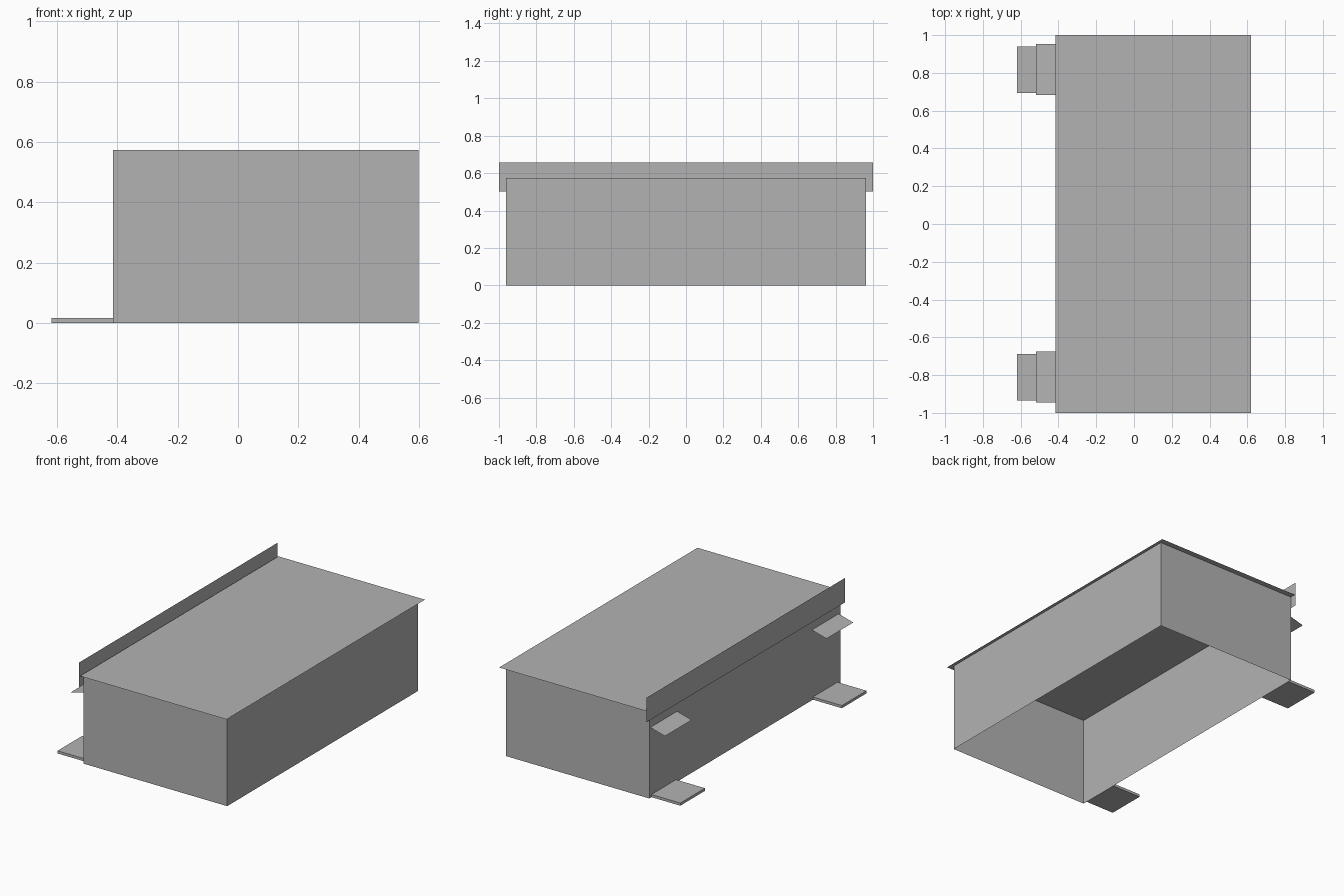
import bpy
import bmesh

cube = bpy.data.objects.get("Cube")
if cube:
    bpy.data.objects.remove(cube, do_unlink=True)

# Single plain grey
grey = bpy.data.materials.new("plain_grey")
grey.use_nodes = True
colour = (0.45, 0.45, 0.45, 1)
grey.diffuse_color = colour
grey.node_tree.nodes["Principled BSDF"].inputs["Base Color"].default_value = colour


def finish(name, bm):
    mesh = bpy.data.meshes.new(name)
    bm.to_mesh(mesh)
    bm.free()
    mesh.materials.append(grey)
    obj = bpy.data.objects.new(name, mesh)
    bpy.context.collection.objects.link(obj)
    return obj


def box(name, x, y, z, open_ends=False):
    """Box from (min, max) ranges, optionally without top and bottom."""
    bm = bmesh.new()
    bmesh.ops.create_cube(bm, size=1)
    for v in bm.verts:
        v.co = [r[0] if c < 0 else r[1] for c, r in zip(v.co, (x, y, z))]
    if open_ends:
        ends = [f for f in bm.faces if abs(f.normal.z) > 0.9]
        bmesh.ops.delete(bm, geom=ends, context='FACES_ONLY')
    return finish(name, bm)


def sheet(name, start, end, y):
    """Thin sheet: an (x, z) line swept along y."""
    bm = bmesh.new()
    corners = [(start, y[0]), (end, y[0]), (end, y[1]), (start, y[1])]
    bm.faces.new([bm.verts.new((p[0], d, p[1])) for p, d in corners])
    return finish(name, bm)


WALL_X = -0.415
ROOF_Z = 0.573

# Hollow building: walls, overhanging roof and sign board
box("walls", (WALL_X, 0.598), (-0.963, 0.963), (0, ROOF_Z), open_ends=True)
sheet("roof", (WALL_X, ROOF_Z), (0.619, ROOF_Z), (-1, 1))
sheet("fascia_board", (-0.421, 0.502), (-0.421, 0.658), (-1, 1))

# An awning and a doorstep near each end
for side, y in (("back", 0.817), ("front", -0.811)):
    sheet(side + "_awning", (-0.518, 0.421), (WALL_X, 0.449), (y - 0.135, y + 0.135))
    box(side + "_doorstep", (-0.619, WALL_X), (y - 0.124, y + 0.124), (0, 0.017))
